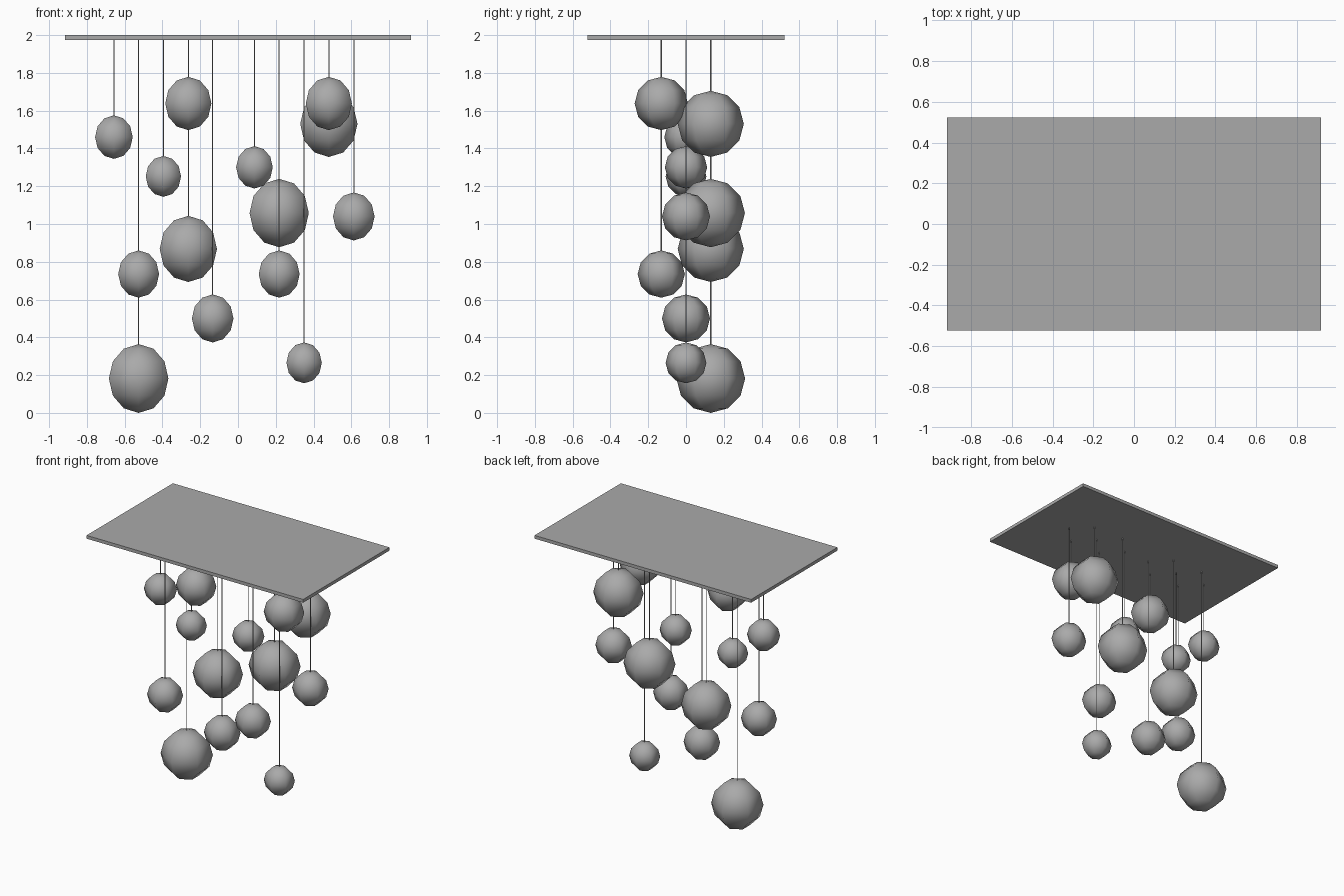
import bpy
import bmesh
from mathutils import Matrix

if "Cube" in bpy.data.objects:
    bpy.data.objects.remove(bpy.data.objects["Cube"])


def material(name, value):
    mat = bpy.data.materials.new(name)
    mat.diffuse_color = (value, value, value, 1)
    mat.use_nodes = True
    mat.node_tree.nodes["Principled BSDF"].inputs["Base Color"].default_value = mat.diffuse_color
    return mat


GREY = material("mid grey", 0.4)


def add_part(name, bm, smooth=False):
    mesh = bpy.data.meshes.new(name)
    bm.to_mesh(mesh)
    bm.free()
    mesh.materials.append(GREY)
    for poly in mesh.polygons:
        poly.use_smooth = smooth
    obj = bpy.data.objects.new(name, mesh)
    bpy.context.collection.objects.link(obj)
    return obj


# Ceiling plate
PLATE_BOTTOM, PLATE_TOP = 1.975, 2.0
bm = bmesh.new()
bmesh.ops.create_cube(bm, size=1)
bmesh.ops.scale(bm, vec=(1.834, 1.044, PLATE_TOP - PLATE_BOTTOM), verts=bm.verts)
bmesh.ops.translate(bm, vec=(0, 0, (PLATE_TOP + PLATE_BOTTOM) / 2), verts=bm.verts)
add_part("ceiling_plate", bm)


# Globe: six segments around, six rings from pole to pole
def globe(name, x, y, z, r):
    bm = bmesh.new()
    bmesh.ops.create_uvsphere(bm, u_segments=6, v_segments=6, radius=r,
                              matrix=Matrix.Translation((x, y, z)))
    add_part(name, bm, smooth=True)


# Thin cord from the plate down into the top of a globe
def cord(name, x, y, bottom):
    top = PLATE_TOP - 0.002
    bm = bmesh.new()
    bmesh.ops.create_cone(bm, cap_ends=True, segments=6, radius1=0.003, radius2=0.003,
                          depth=top - bottom,
                          matrix=Matrix.Translation((x, y, (top + bottom) / 2)))
    add_part(name, bm, smooth=False)


# Pendants: x, row (-1 front, 0 middle, 1 back), globe centre height, radius
ROW = 0.131
PENDANTS = [
    (-0.657, 0, 1.46, 0.115),
    (-0.526, -1, 0.735, 0.125),
    (-0.526, 1, 0.182, 0.182),
    (-0.395, 0, 1.252, 0.108),
    (-0.263, -1, 1.638, 0.141),
    (-0.263, 1, 0.868, 0.175),
    (-0.134, 0, 0.50, 0.127),
    (0.087, 0, 1.30, 0.112),
    (0.218, -1, 0.735, 0.125),
    (0.218, 1, 1.058, 0.181),
    (0.350, 0, 0.265, 0.108),
    (0.481, -1, 1.638, 0.141),
    (0.481, 1, 1.53, 0.175),
    (0.613, 0, 1.04, 0.127),
]
for i, (x, row, z, r) in enumerate(PENDANTS, 1):
    globe(f"globe_{i}", x, row * ROW, z, r)
    cord(f"cord_{i}", x, row * ROW, z + r * 0.9)
